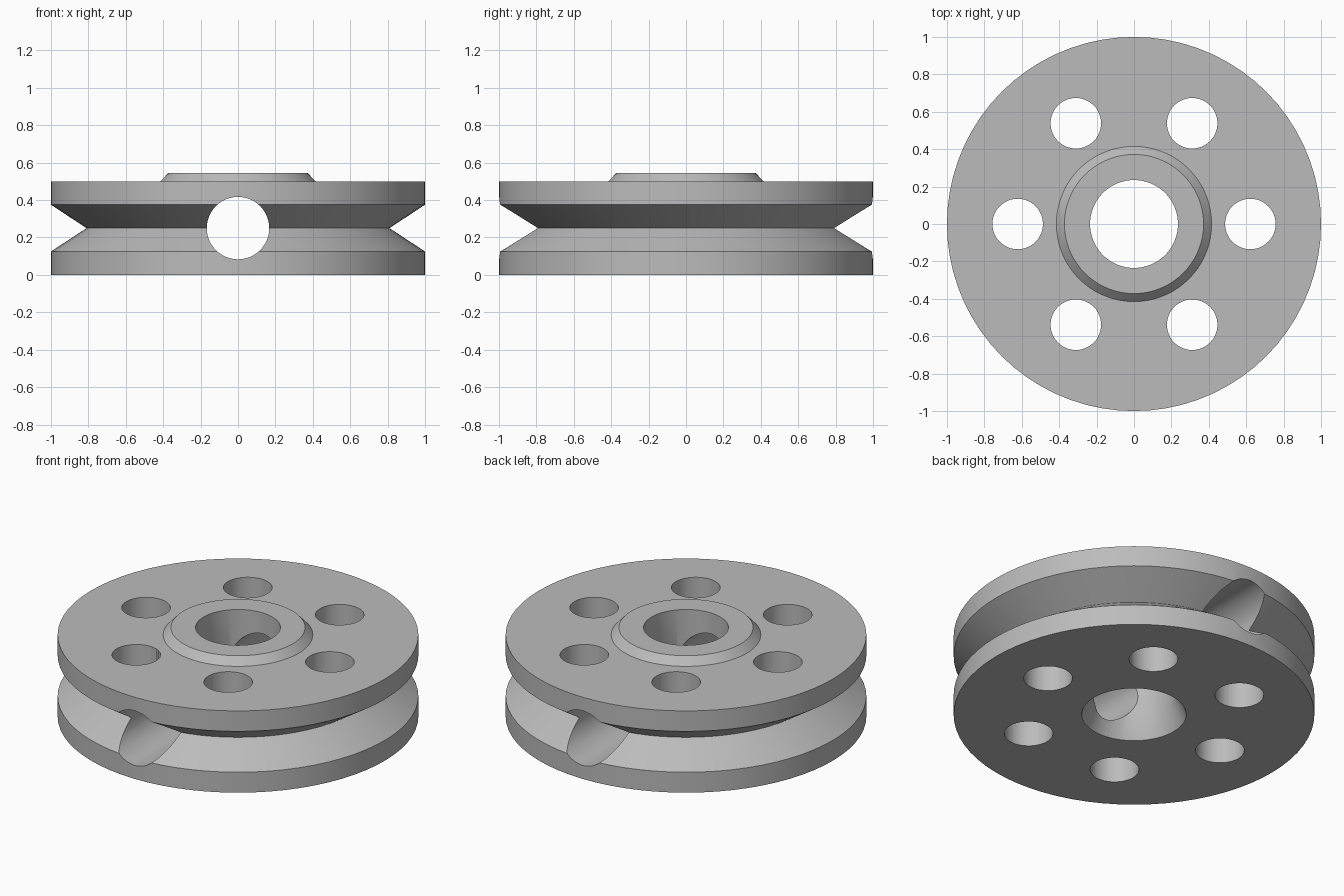
import bpy, bmesh, math
from mathutils import Matrix, Vector

if "Cube" in bpy.data.objects:
    bpy.data.objects.remove(bpy.data.objects["Cube"], do_unlink=True)

SEGMENTS = 72

# Single plain metal colour
metal = bpy.data.materials.new("grey_metal")
metal.use_nodes = True
grey = (0.5, 0.5, 0.5, 1)
metal.diffuse_color = grey
metal.node_tree.nodes["Principled BSDF"].inputs["Base Color"].default_value = grey


def make_object(name, bm):
    bmesh.ops.recalc_face_normals(bm, faces=bm.faces)
    mesh = bpy.data.meshes.new(name)
    bm.to_mesh(mesh)
    bm.free()
    mesh.materials.append(metal)
    obj = bpy.data.objects.new(name, mesh)
    bpy.context.collection.objects.link(obj)
    return obj


def lathe(name, profile):
    """Spin a closed (radius, height) profile around z."""
    bm = bmesh.new()
    verts = [bm.verts.new((r, 0, z)) for r, z in profile]
    edges = [bm.edges.new((a, b)) for a, b in zip(verts, verts[1:] + verts[:1])]
    bmesh.ops.spin(bm, geom=verts + edges, cent=(0, 0, 0), axis=(0, 0, 1),
                   angle=math.tau, steps=SEGMENTS, use_duplicate=False)
    bmesh.ops.remove_doubles(bm, verts=bm.verts, dist=1e-4)
    return make_object(name, bm)


def cylinder(name, radius, length, matrix):
    bm = bmesh.new()
    bmesh.ops.create_cone(bm, cap_ends=True, segments=48, radius1=radius,
                          radius2=radius, depth=length, matrix=matrix)
    obj = make_object(name, bm)
    obj.hide_render = True
    return obj


# Grooved wheel with raised hub and a bore flared at the bottom
pulley = lathe("pulley_wheel", [
    (0.29, 0), (1, 0), (1, 0.125), (0.81, 0.25), (1, 0.375), (1, 0.5),
    (0.415, 0.5), (0.372, 0.545), (0.235, 0.545), (0.235, 0.12)])

# Six holes around the web and one cross hole from front to back
cutters = []
for i in range(6):
    centre = Matrix.Rotation(i * math.tau / 6, 4, "Z") @ Vector((0.622, 0, 0.25))
    cutters.append(cylinder("web_hole_cutter", 0.135, 1, Matrix.Translation(centre)))
cutters.append(cylinder("cross_hole_cutter", 0.167, 2.4,
                        Matrix.Translation((0, 0, 0.25)) @ Matrix.Rotation(math.pi / 2, 4, "X")))

bpy.ops.object.select_all(action="DESELECT")
pulley.select_set(True)
bpy.context.view_layer.objects.active = pulley
for cutter in cutters:
    cut = pulley.modifiers.new("hole", "BOOLEAN")
    cut.operation = "DIFFERENCE"
    cut.solver = "EXACT"
    cut.object = cutter
    bpy.ops.object.modifier_apply(modifier=cut.name)
for cutter in cutters:
    bpy.data.objects.remove(cutter, do_unlink=True)

bpy.ops.object.shade_smooth_by_angle(angle=math.radians(25))
